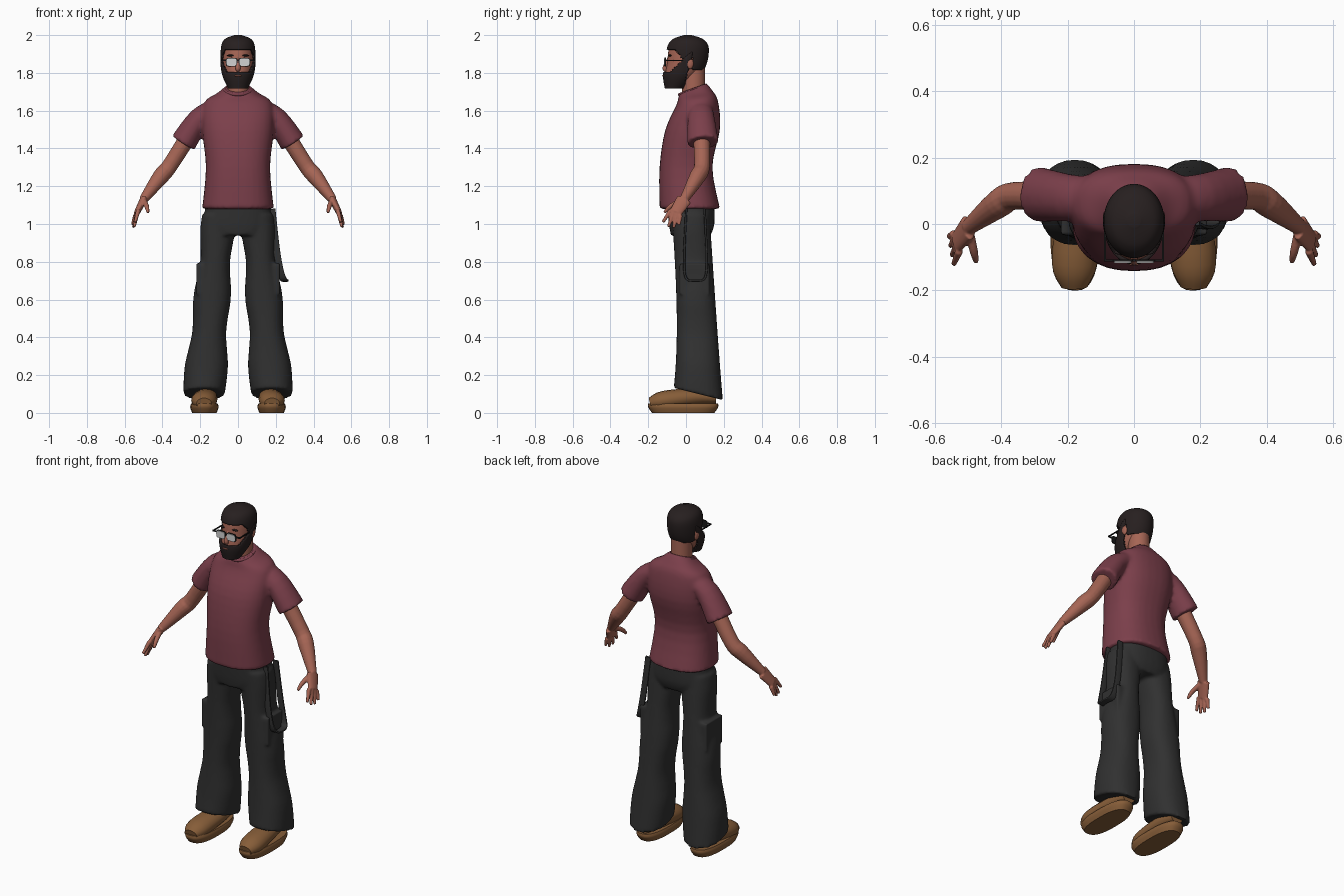
import bpy, bmesh, math
from mathutils import Vector, Matrix

default_cube = bpy.data.objects.get("Cube")
if default_cube:
    bpy.data.objects.remove(default_cube)


def material(name, *rgb):
    mat = bpy.data.materials.new(name)
    mat.use_nodes = True
    mat.diffuse_color = (*rgb, 1)
    mat.node_tree.nodes["Principled BSDF"].inputs["Base Color"].default_value = mat.diffuse_color
    return mat


SHIRT = material("maroon cloth", .2, .05, .07)
SKIN = material("skin", .38, .13, .09)
PANTS = material("charcoal cloth", .03, .03, .03)
HAIR = material("dark hair", .02, .014, .014)
BOOT = material("brown leather", .24, .11, .04)
LENS = material("pale glass", .65, .65, .65)
FRAME = material("black plastic", .01, .01, .01)


def spline(rows, steps):
    """Catmull-Rom interpolation of equally long rows of numbers."""
    out = []
    last = len(rows) - 1
    for i in range(last):
        quad = rows[max(i - 1, 0)], rows[i], rows[i + 1], rows[min(i + 2, last)]
        for j in range(steps):
            t = j / steps
            out.append([q + t / 2 * (r - p + t * (2 * p - 5 * q + 4 * r - s + t * (3 * (q - r) + s - p)))
                        for p, q, r, s in zip(*quad)])
    return out + [rows[last]]


def unit_ring(count, power):
    """Points of a superellipse."""
    for i in range(count):
        angle = math.tau * i / count
        yield [math.copysign(abs(f) ** (2 / power), f) for f in (math.cos(angle), math.sin(angle))]


def bridge(bm, rings):
    loops = [[bm.verts.new(point) for point in ring] for ring in rings]
    for lower, upper in zip(loops, loops[1:]):
        for i in range(len(lower)):
            bm.faces.new((lower[i - 1], lower[i], upper[i], upper[i - 1]))
    bm.faces.new(loops[0])
    bm.faces.new(loops[-1])
    bmesh.ops.recalc_face_normals(bm, faces=bm.faces)


def loft(bm, rows, side=1, x=0, lean=0, tilt=0, power=2, count=32, steps=4):
    """Upright body; each row is height, half width, front and back."""
    rows = spline(rows, steps)
    rings = []
    for i, (z, half, front, back) in enumerate(rows):
        t = i / (len(rows) - 1)
        depth = (back - front) / 2
        rings.append([(side * (x + lean * t + half * c), front + depth + depth * s, z + tilt * t ** 3 * depth * s)
                      for c, s in unit_ring(count, power)])
    bridge(bm, rings)


def tube(bm, rows, side=1, up=(0, 1, 0), wide=1, power=2, count=16, steps=4):
    """Body along a path; each row is a point and a radius, wide scales it towards up."""
    rows = spline(rows, steps)
    points = [Vector(row[:3]) for row in rows]
    rings = []
    for i, (point, row) in enumerate(zip(points, rows)):
        along = points[min(i + 1, len(points) - 1)] - points[max(i - 1, 0)]
        across = along.cross(Vector(up)).normalized()
        high = across.cross(along).normalized() * wide
        ring = [point + row[3] * (across * c + high * s) for c, s in unit_ring(count, power)]
        rings.append([(side * p.x, p.y, p.z) for p in ring])
    bridge(bm, rings)


def placed(centre, size, side):
    return Matrix.Diagonal((side, 1, 1, 1)) @ Matrix.Translation(centre) @ Matrix.Diagonal((*size, 1))


def ball(bm, centre, size, side=1):
    bmesh.ops.create_uvsphere(bm, u_segments=16, v_segments=12, radius=1, matrix=placed(centre, size, side))
    bmesh.ops.recalc_face_normals(bm, faces=bm.faces)


def box(bm, centre, size, side=1):
    bmesh.ops.create_cube(bm, size=2, matrix=placed(centre, size, side))
    bmesh.ops.recalc_face_normals(bm, faces=bm.faces)


def finish(name, bm, mat, voxel=0):
    mesh = bpy.data.meshes.new(name)
    bm.to_mesh(mesh)
    bm.free()
    mesh.materials.append(mat)
    mesh.shade_smooth()
    mesh.set_sharp_from_angle(angle=math.radians(45))
    ob = bpy.data.objects.new(name, mesh)
    bpy.context.collection.objects.link(ob)
    if voxel:  # fuse overlapping bodies into one surface
        fuse = ob.modifiers.new("fuse", 'REMESH')
        fuse.mode, fuse.voxel_size, fuse.use_smooth_shade = 'VOXEL', voxel, True
        soften = ob.modifiers.new("soften", 'SMOOTH')
        soften.factor, soften.iterations = .5, 3
    return ob


# T-shirt: torso with both sleeves
bm = bmesh.new()
loft(bm, [(1.08, .19, -.14, .18), (1.3, .17, -.14, .14), (1.5, .19, -.11, .18),
          (1.64, .18, -.05, .17), (1.69, .11, -.04, .14), (1.72, .07, -.03, .11)], tilt=.35, power=2.4)
for side in (1, -1):
    tube(bm, [(.1, .08, 1.62, .05), (.2, .08, 1.56, .06), (.29, .09, 1.43, .07)], side, wide=1.2)
finish("tshirt", bm, SHIRT, .011)

# Collar: a ring dipping towards the front
bm = bmesh.new()
tube(bm, [(.07 * c, .035 + .07 * s, 1.71 + .025 * s, .008) for c, s in [*unit_ring(24, 2), (1, 0)]], up=(0, 0, 1))
finish("shirt_collar", bm, SHIRT)

# Trousers: hips, flared legs with folds, and side pockets
leg = []
for i in range(13):
    t = i / 12
    middle = .025 + .04 * math.sin(t * math.pi / 2)
    depth = .1 + .03 * t ** 3
    half = .085 + .03 * t * t + .008 * math.cos(16 * (t - .85))
    leg.append((1.05 - .95 * t, half, middle - depth, middle + depth))
bm = bmesh.new()
loft(bm, [(1.12, .17, -.1, .15), (1, .18, -.09, .15), (.94, .16, -.08, .13)], power=2.4)
for side in (1, -1):
    loft(bm, leg, side, x=.1, lean=.08, tilt=-.25, power=2.3)
    box(bm, (.17, .045, .71), (.05, .08, .08), side)
finish("trousers", bm, PANTS, .01)

# Loose strap hanging in a loop from the left hip
bm = bmesh.new()
strap = [i / 6 for i in range(-6, 7)]
tube(bm, [(.18 + .07 * (1 - t * t), .05 + .06 * math.sin(2.2 * t), .7 + .38 * t ** 4, .006) for t in strap],
     up=(1, 0, 0), wide=3, power=5)
finish("hip_strap", bm, PANTS)

for side, label in ((1, "left"), (-1, "right")):
    # Arm and palm
    bm = bmesh.new()
    wrist, knuckles = Vector((.5, -.01, 1.13)), Vector((.535, -.055, 1.06))
    tube(bm, [(.24, .08, 1.5, .045), (.36, .085, 1.31, .042), (.41, .06, 1.25, .043), (*wrist, .024)], side)
    tube(bm, [(*wrist, .02), (*knuckles, .016)], side, wide=2.1)
    # Four fanned fingers and a thumb
    for i in range(4):
        fan = i - 1.5
        base = knuckles + fan * Vector((.005, .017, -.009))
        tip = Vector((.552, -.08, .98)) + fan * Vector((.005, .028, -.005))
        tip.z += .01 * fan * fan
        tube(bm, [(*base, .013), (*tip, .008)], side, up=(1, 0, 0))
    tube(bm, [(*wrist, .014), (.484, -.08, 1.095, .013), (.476, -.115, 1.06, .008)], side, up=(1, 0, 0))
    finish(label + "_arm", bm, SKIN, .0045)

    # Boot: flat sole under a rounded upper
    bm = bmesh.new()
    loft(bm, [(0, .065, -.18, .15), (.03, .075, -.2, .17), (.05, .07, -.2, .17)], side, x=.178, power=2.6)
    finish(label + "_boot_sole", bm, BOOT)
    bm = bmesh.new()
    tube(bm, [(.17, .16, .08, .04), (.17, .05, .085, .06), (.18, -.12, .065, .068), (.18, -.19, .05, .04)],
         side, up=(0, 0, 1), wide=.75)
    ball(bm, (.17, .06, .1), (.05, .09, .06), side)
    finish(label + "_boot_upper", bm, BOOT)

# Head, neck, nose and ears
HEAD = [(1.73, .04, -.1, -.02), (1.79, .07, -.11, .06), (1.85, .08, -.1, .1),
        (1.93, .08, -.09, .11), (1.97, .06, -.06, .08), (1.99, .01, 0, .02)]
bm = bmesh.new()
loft(bm, HEAD)
loft(bm, [(z, .057, -.02, .1) for z in (1.66, 1.83)])
tube(bm, [(0, -.09, 1.88, .007), (0, -.112, 1.825, .013), (0, -.1, 1.815, .01)])
for side in (1, -1):
    ball(bm, (.083, .02, 1.85), (.011, .02, .03), side)
finish("head", bm, SKIN)


# Hair and beard: thick shells over parts of the head
def head_shell(name, grow, keep):
    middle = 1.86
    rows = [(z + (z - middle) * grow / .13, half + grow, front - grow, back + grow)
            for z, half, front, back in HEAD]
    bm = bmesh.new()
    loft(bm, rows, count=80, steps=12)
    bare = [face for face in bm.faces if not keep(*face.calc_center_median())]
    bmesh.ops.delete(bm, geom=bare, context='FACES')
    shell = finish(name, bm, HAIR).modifiers.new("thickness", 'SOLIDIFY')
    shell.thickness, shell.offset = grow, -1


def is_hair(x, y, z):
    if y > .005:
        return z > (1.875 if y < .035 else 1.815)
    return z > 1.92 - 1.3 * max(0, y + .055)


def is_beard(x, y, z):
    return y < .008 + (z - 1.8) / 4 and z < 1.806 + .9 * max(0, y + .085)


head_shell("hair", .01, is_hair)
head_shell("beard", .012, is_beard)

bm = bmesh.new()
ball(bm, (0, -.12, 1.785), (.018, .006, .005))
finish("lips", bm, SKIN)
bm = bmesh.new()
for side in (1, -1):
    ball(bm, (.038, -.085, 1.892), (.022, .008, .005), side)
finish("eyebrows", bm, HAIR)

# Glasses: rims joined by a brow bar, temple arms and lenses
rims, lenses = bmesh.new(), bmesh.new()
for side in (1, -1):
    for target, y, radius in ((rims, -.11, .031), (lenses, -.114, .027)):
        tube(target, [(.034, y + shift, 1.857, radius) for shift in (.003, -.003)],
             side, up=(0, 0, 1), wide=.75, power=4, count=24, steps=1)
    box(rims, (.087, -.045, 1.866), (.003, .065, .003), side)
box(rims, (0, -.11, 1.866), (.09, .003, .004))
finish("glasses_frame", rims, FRAME)
finish("glasses_lenses", lenses, LENS)
